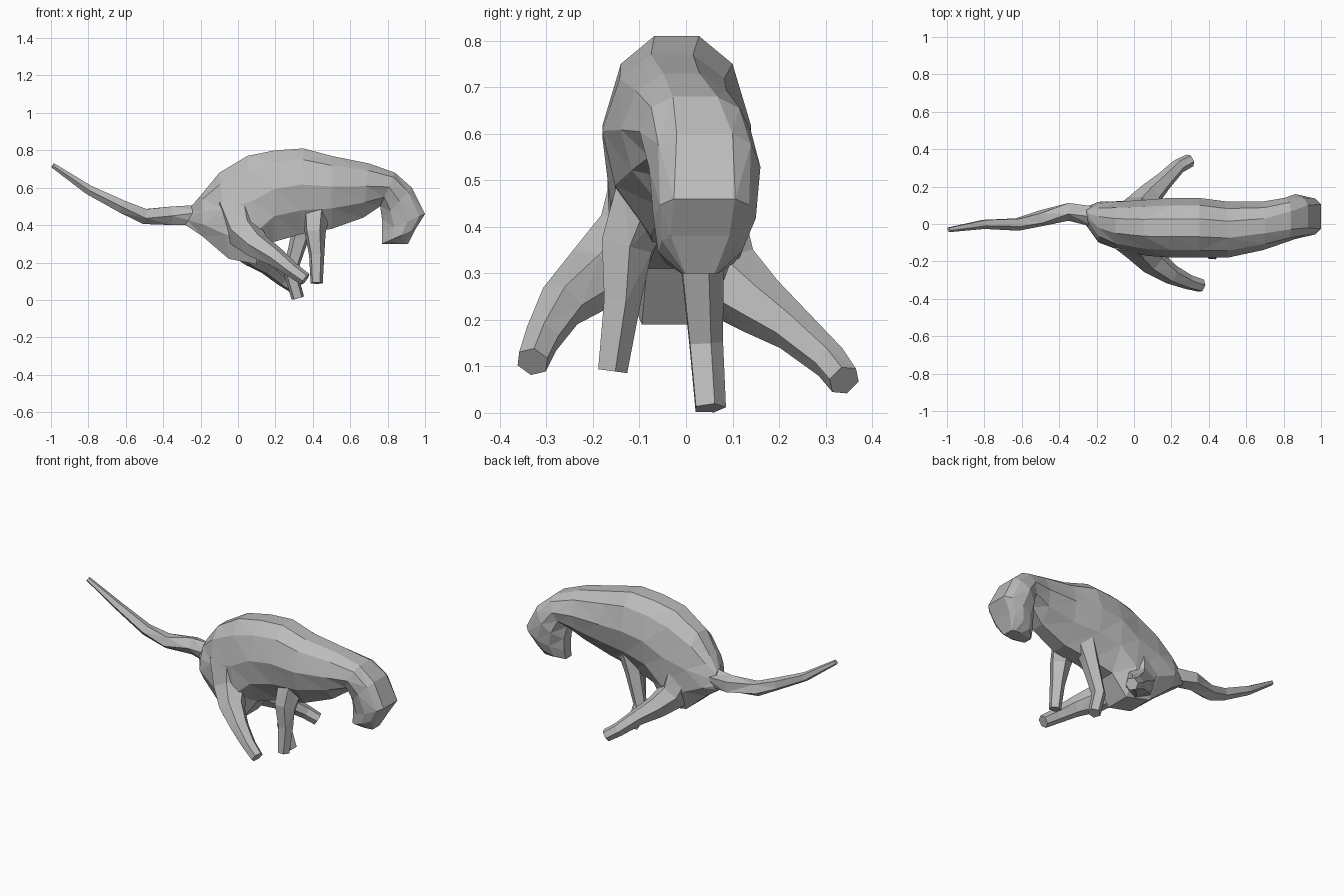
import bpy, bmesh, math
from mathutils import Vector

cube = bpy.data.objects.get("Cube")
if cube:
    bpy.data.objects.remove(cube)

shade = 0.5
grey = bpy.data.materials.new("plain grey")
grey.use_nodes = True
grey.diffuse_color = (shade, shade, shade, 1)
grey.node_tree.nodes["Principled BSDF"].inputs["Base Color"].default_value = (shade, shade, shade, 1)


def loft(name, rings):
    """Skin a list of equal rings into a closed, flat-shaded object."""
    bm = bmesh.new()
    rows = [[bm.verts.new(point) for point in ring] for ring in rings]
    count = len(rows[0])
    for row, following in zip(rows, rows[1:]):
        for i in range(count):
            j = (i + 1) % count
            bm.faces.new((row[i], row[j], following[j], following[i]))
    bm.faces.new(rows[0])
    bm.faces.new(rows[-1])
    bmesh.ops.triangulate(bm, faces=bm.faces[:])
    bmesh.ops.recalc_face_normals(bm, faces=bm.faces[:])
    mesh = bpy.data.meshes.new(name)
    bm.to_mesh(mesh)
    bm.free()
    mesh.materials.append(grey)
    bpy.context.collection.objects.link(bpy.data.objects.new(name, mesh))


def tapered_limb(name, path, thick, thin, sides, power):
    """Loft a limb along a path, its radius falling from thick to thin."""
    points = [Vector(point) for point in path]
    last = len(points) - 1
    rings = []
    for i, centre in enumerate(points):
        along = (points[min(i + 1, last)] - points[max(i - 1, 0)]).normalized()
        side = along.cross(Vector((1, 0, 0.6))).normalized()
        up = side.cross(along)
        radius = thin + (thick - thin) * (1 - i / last) ** power
        angles = [math.tau * (k + 0.5) / sides for k in range(sides)]
        rings.append([centre + radius * (side * math.cos(angle) + up * math.sin(angle))
                      for angle in angles])
    loft(name, rings)


def trunk(name, outline):
    """Loft between back and belly points: full haunches, slim belly, broad forehead."""
    rings = []
    for i, (back_x, back_z, belly_x, belly_z, centre_y, half_width) in enumerate(outline):
        haunch = max(0, 1 - i / 5)
        brow = max(0, (i - 7) / 5)
        # Half cross-section: fraction from back to belly, and width
        half = [(0, 0.3 + brow / 2), (0.13, 0.75 + brow / 5), (0.42, 1),
                (0.72, 0.82 + haunch / 3), (1, 0.3 + haunch / 2)]
        section = half + [(depth, -width) for depth, width in reversed(half)]
        rings.append([(back_x + (belly_x - back_x) * depth,
                       centre_y + half_width * width,
                       back_z + (belly_z - back_z) * depth) for depth, width in section])
    loft(name, rings)


# Trunk from rump over the arched back to the lowered head
trunk("body_and_head", [
    (-0.25, 0.5, -0.28, 0.4, 0.05, 0.03),
    (-0.19, 0.57, -0.19, 0.34, 0.01, 0.1),
    (-0.1, 0.68, -0.05, 0.22, -0.01, 0.13),
    (0.05, 0.77, 0.1, 0.19, -0.02, 0.15),
    (0.2, 0.8, 0.19, 0.31, -0.02, 0.16),
    (0.35, 0.81, 0.33, 0.35, -0.02, 0.16),
    (0.5, 0.77, 0.5, 0.38, -0.03, 0.15),
    (0.7, 0.73, 0.67, 0.44, -0.01, 0.13),
    (0.84, 0.68, 0.76, 0.5, 0.02, 0.12),
    (0.93, 0.6, 0.77, 0.43, 0.04, 0.12),
    (1, 0.46, 0.77, 0.36, 0.04, 0.11),
    (0.95, 0.38, 0.77, 0.3, 0.03, 0.09),
    (0.91, 0.3, 0.78, 0.3, 0.03, 0.04),
])

# Tail sweeping back and up
tapered_limb("tail", [
    (-0.17, 0.03, 0.45),
    (-0.35, 0.07, 0.45),
    (-0.5, 0.03, 0.45),
    (-0.62, 0, 0.5),
    (-0.8, 0, 0.59),
    (-0.99, -0.03, 0.72),
], thick=0.06, thin=0.014, sides=5, power=0.8)

# Hind legs spread outwards and forwards
tapered_limb("right_hind_leg", [
    (-0.01, -0.04, 0.5),
    (0.03, -0.11, 0.36),
    (0.1, -0.2, 0.29),
    (0.2, -0.27, 0.23),
    (0.29, -0.31, 0.16),
    (0.36, -0.33, 0.11),
], thick=0.13, thin=0.036, sides=6, power=1.8)
tapered_limb("left_hind_leg", [
    (0, 0.02, 0.4),
    (0.03, 0.08, 0.29),
    (0.09, 0.16, 0.23),
    (0.16, 0.23, 0.18),
    (0.24, 0.31, 0.11),
    (0.3, 0.34, 0.07),
], thick=0.12, thin=0.036, sides=6, power=2)

# Forelegs reaching down beneath the chest
tapered_limb("right_foreleg", [
    (0.42, -0.07, 0.5),
    (0.41, -0.13, 0.36),
    (0.42, -0.14, 0.24),
    (0.42, -0.16, 0.09),
], thick=0.08, thin=0.034, sides=5, power=1.5)
tapered_limb("left_foreleg", [
    (0.37, 0.02, 0.46),
    (0.33, 0.03, 0.33),
    (0.28, 0.04, 0.15),
    (0.32, 0.05, 0.01),
], thick=0.07, thin=0.036, sides=5, power=2)
